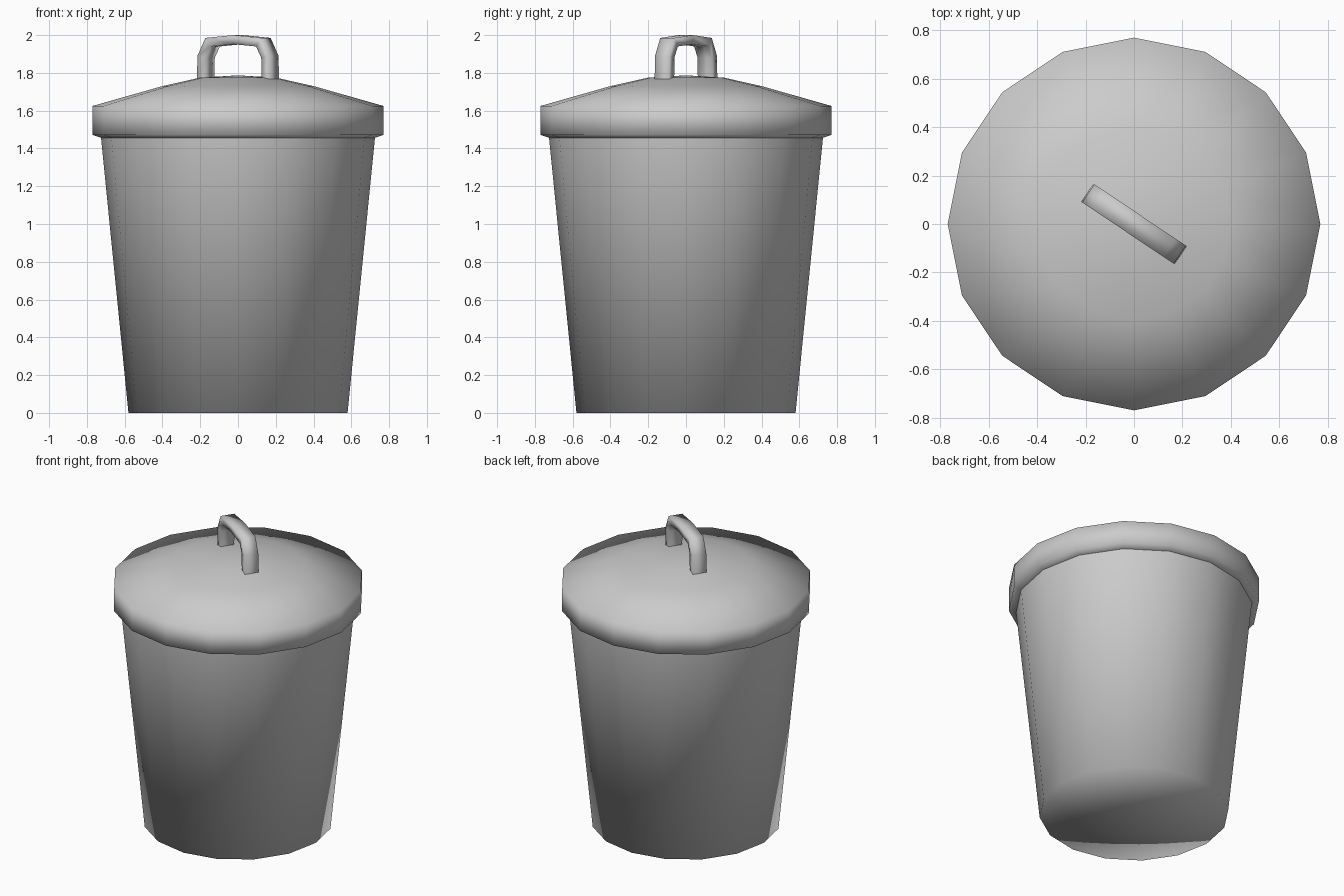
import bpy, bmesh, math
from mathutils import Matrix, Vector

if "Cube" in bpy.data.objects:
    bpy.data.objects.remove(bpy.data.objects["Cube"])

SIDES = 16


def finish(name, bm):
    bmesh.ops.recalc_face_normals(bm, faces=bm.faces)
    for f in bm.faces:
        f.smooth = True
    mesh = bpy.data.meshes.new(name)
    bm.to_mesh(mesh)
    bm.free()
    ob = bpy.data.objects.new(name, mesh)
    bpy.context.collection.objects.link(ob)
    return ob


def lathe(name, profile):
    """Revolve (radius, z) points; a zero radius makes a pole."""
    bm = bmesh.new()
    rings = []
    for r, z in profile:
        if r == 0:
            rings.append([bm.verts.new((0, 0, z))] * SIDES)
        else:
            rings.append([bm.verts.new((r * math.cos(i * math.tau / SIDES),
                                        r * math.sin(i * math.tau / SIDES), z))
                          for i in range(SIDES)])
    for a, b in zip(rings, rings[1:]):
        for i in range(SIDES):
            j = (i + 1) % SIDES
            bm.faces.new(list(dict.fromkeys((a[i], a[j], b[j], b[i]))))
    return finish(name, bm)


# Tapered bin, closed at the bottom
lathe("bin_body", [(0, 0), (0.58, 0), (0.725, 1.455)])

# Lid: lower lip, upright rim and shallow dome
lathe("lid", [(0.722, 1.455), (0.77, 1.472), (0.77, 1.625),
              (0.40, 1.73), (0.20, 1.775), (0, 1.787)])

# Handle: flat-sided bar bent over the lid, turned diagonally
outer = [(0.232, 1.74), (0.228, 1.89), (0.178, 1.985), (0, 2.0)]
inner = [(0.18, 1.74), (0.178, 1.88), (0.145, 1.94), (0, 1.952)]


def arch(half):
    return half + [(-x, z) for x, z in reversed(half[:-1])]


bm = bmesh.new()
loops = []
for (xo, zo), (xi, zi) in zip(arch(outer), arch(inner)):
    loops.append([bm.verts.new(p) for p in
                  ((xo, -0.045, zo), (xo, 0.045, zo), (xi, 0.045, zi), (xi, -0.045, zi))])
for a, b in zip(loops, loops[1:]):
    for i in range(4):
        j = (i + 1) % 4
        bm.faces.new((a[i], a[j], b[j], b[i]))
bm.transform(Matrix.Rotation(math.radians(-33.75), 4, 'Z'))
finish("handle", bm)
